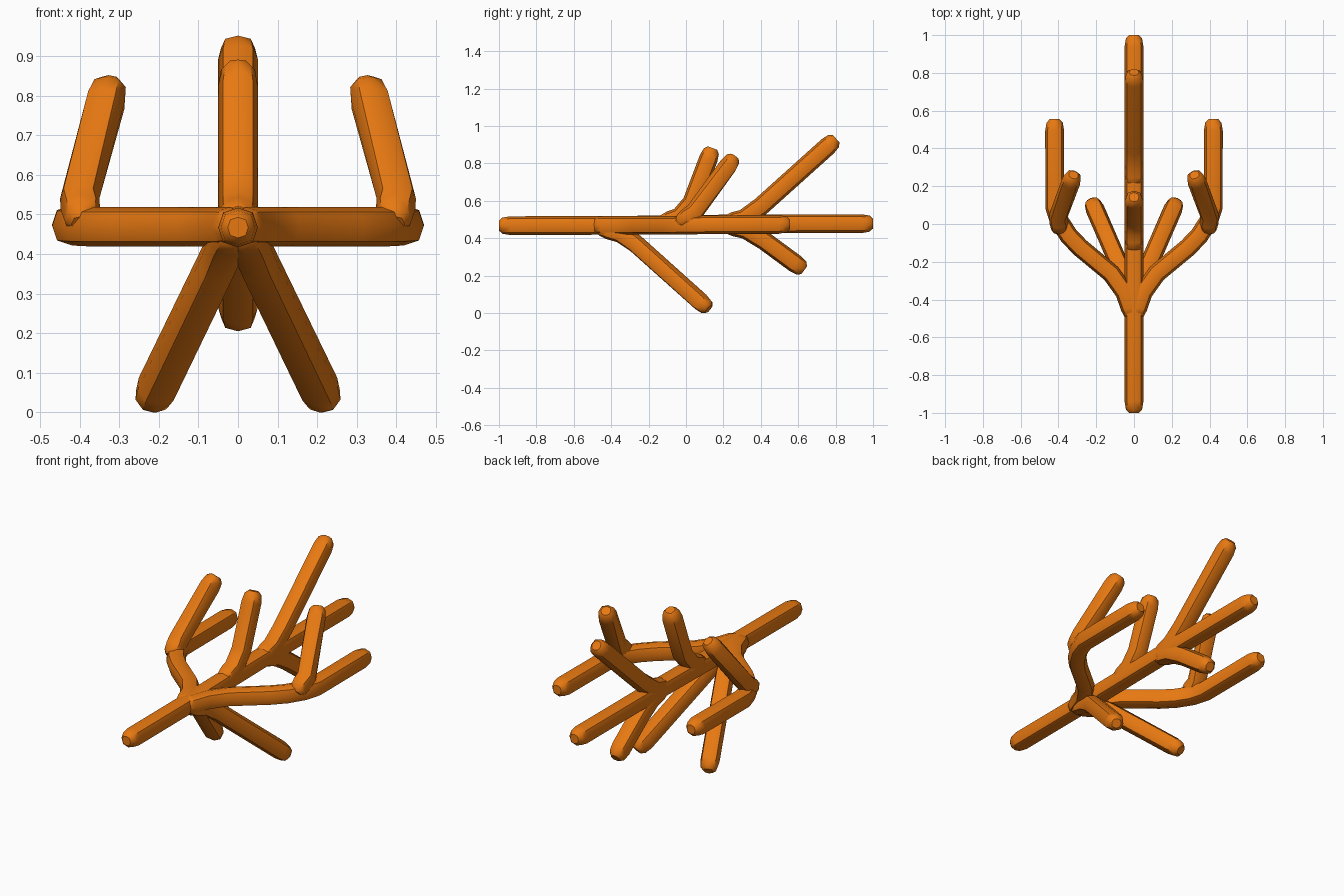
import bpy, bmesh, math
from mathutils import Vector

if "Cube" in bpy.data.objects:
    bpy.data.objects.remove(bpy.data.objects["Cube"])

RADIUS = 0.05
# octagon of a softened square: four mid-side points, four corner points
SECTION = [(1, 0), (.75, .75), (0, 1), (-.75, .75),
           (-1, 0), (-.75, -.75), (0, -1), (.75, -.75)]

orange = bpy.data.materials.new("orange")
orange.diffuse_color = (0.80, 0.19, 0.006, 1)
orange.use_nodes = True
orange.node_tree.nodes["Principled BSDF"].inputs["Base Color"].default_value = orange.diffuse_color


def limb(name, points, mirrored=False):
    """Sweep an eight-sided limb with blunt rounded tips along a path."""
    pts = [Vector(p) for p in points]
    first = (pts[1] - pts[0]).normalized()
    last = (pts[-1] - pts[-2]).normalized()
    tips = [(0, .52), (.018, .86), (.06, 1)]
    rings = [(pts[0] + first * d, first, s) for d, s in tips]
    for a, b, c in zip(pts, pts[1:], pts[2:]):
        tangent = ((b - a).normalized() + (c - b).normalized()).normalized()
        rings.append((b, tangent, 1))
    rings += [(pts[-1] - last * d, last, s) for d, s in reversed(tips)]

    bm = bmesh.new()
    loops = []
    for centre, tangent, scale in rings:
        side = tangent.cross(Vector((0, 0, 1))).normalized()
        up = side.cross(tangent)
        loops.append([bm.verts.new(centre + (side * u + up * v) * RADIUS * scale)
                      for u, v in SECTION])
    for a, b in zip(loops, loops[1:]):
        for i in range(8):
            j = (i + 1) % 8
            bm.faces.new((a[i], a[j], b[j], b[i]))
    bm.faces.new(loops[0][::-1])
    bm.faces.new(loops[-1])
    bmesh.ops.recalc_face_normals(bm, faces=bm.faces[:])

    mesh = bpy.data.meshes.new(name)
    bm.to_mesh(mesh)
    bm.free()
    mesh.materials.append(orange)
    obj = bpy.data.objects.new(name, mesh)
    bpy.context.collection.objects.link(obj)
    bpy.ops.object.select_all(action='DESELECT')
    obj.select_set(True)
    bpy.context.view_layer.objects.active = obj
    bpy.ops.object.shade_smooth_by_angle(angle=math.radians(42))
    if mirrored:
        mod = obj.modifiers.new("mirror", 'MIRROR')
        mod.use_mirror_merge = False
    return obj


# Straight central stem
limb("stem", [(0, -1, .467), (0, -.35, .469), (0, .3, .477), (0, 1, .478)])

# Curved side arms that run back level
limb("side_arm", [(0, -.5, .469), (.05, -.36, .469), (.12, -.262, .469),
                  (.285, -.125, .469), (.345, -.062, .469), (.395, .015, .47),
                  (.42, .09, .472), (.42, .555, .474)], True)

# Twigs rising from the side arms
limb("side_twig", [(.395, -.04, .475), (.40, .045, .54), (.32, .26, .836)], True)

# Splayed lower legs
limb("lower_leg", [(.01, -.47, .46), (.03, -.35, .425), (.055, -.27, .372),
                   (.225, .122, .021)], True)

# Middle branches growing from the stem
limb("middle_upper_branch", [(0, -.14, .475), (0, -.035, .515),
                             (0, .03, .59), (0, .142, .882)])
limb("rear_upper_branch", [(0, .2, .475), (0, .31, .505),
                           (0, .4, .57), (0, .803, .932)])
limb("rear_lower_branch", [(0, .2, .475), (0, .32, .445),
                           (0, .42, .385), (0, .632, .229)])
